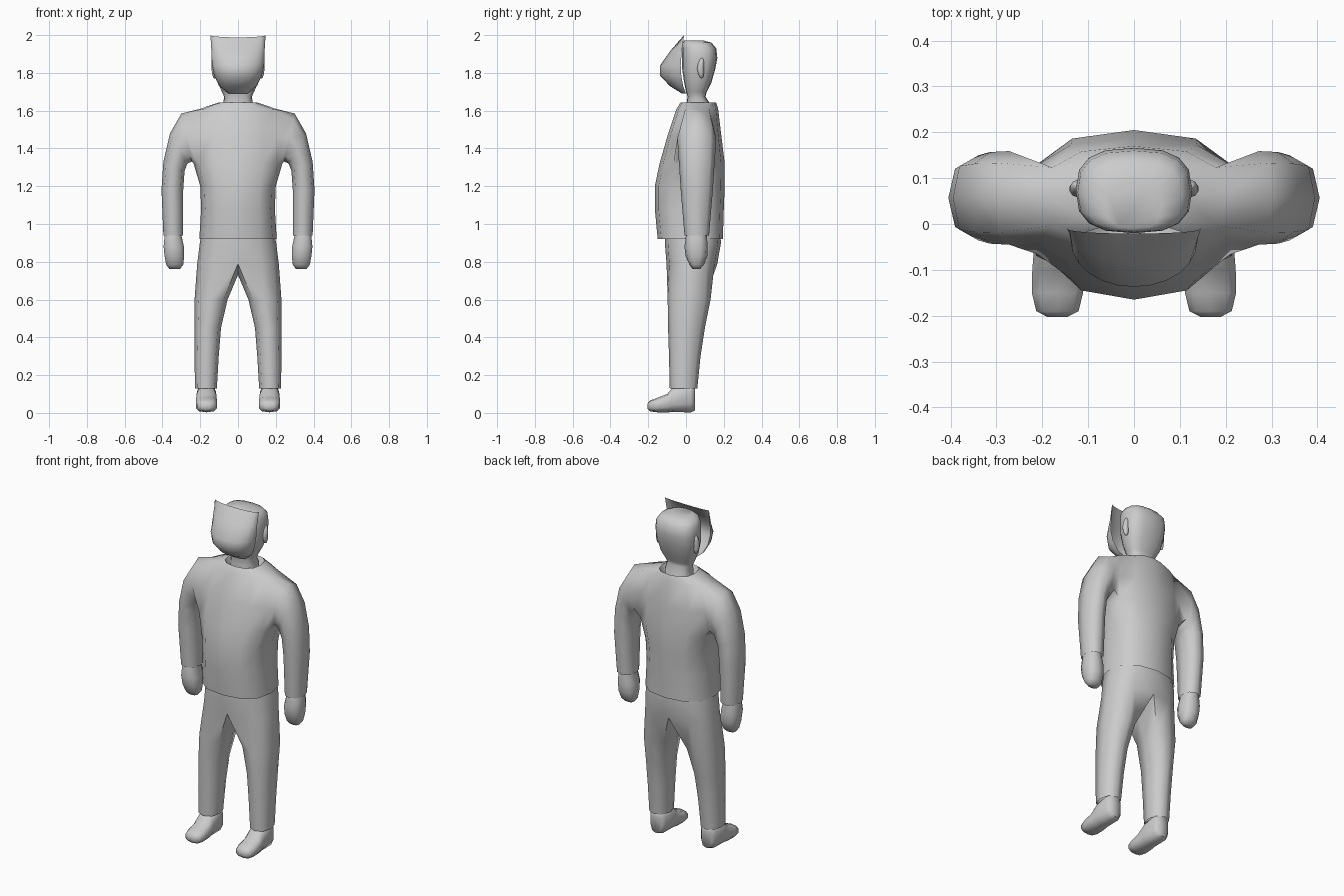
import bpy, bmesh, math
from mathutils import Vector

if "Cube" in bpy.data.objects:
    bpy.data.objects.remove(bpy.data.objects["Cube"])

grey = bpy.data.materials.new("light_grey")
grey.diffuse_color = (0.6, 0.6, 0.6, 1)
grey.use_nodes = True
grey.node_tree.nodes["Principled BSDF"].inputs["Base Color"].default_value = grey.diffuse_color


def finish(name, bm, solid=True):
    """Turn a bmesh into a smooth shaded object."""
    bmesh.ops.remove_doubles(bm, verts=bm.verts, dist=0.0005)
    if solid:
        bmesh.ops.recalc_face_normals(bm, faces=bm.faces)
    me = bpy.data.meshes.new(name)
    bm.to_mesh(me)
    bm.free()
    me.materials.append(grey)
    ob = bpy.data.objects.new(name, me)
    bpy.context.collection.objects.link(ob)
    bpy.ops.object.select_all(action='DESELECT')
    ob.select_set(True)
    bpy.context.view_layer.objects.active = ob
    bpy.ops.object.shade_smooth_by_angle(angle=math.radians(65))
    return ob


def spow(v, p):
    return math.copysign(abs(v) ** p, v)


def oval(z, w, yf, yb, n=12, cx=0, start=0, p=0.8):
    """Level rounded ring; the first point faces the front at start = 0."""
    pts = []
    for i in range(n):
        a = start + 2 * math.pi * i / n
        pts.append(Vector((cx + w * spow(math.sin(a), p),
                           (yf + yb) / 2 - (yb - yf) / 2 * spow(math.cos(a), p), z)))
    return pts


def add(bm, pts):
    return [bm.verts.new(p) for p in pts]


def bridge(bm, a, b, skip=()):
    n = len(a)
    for i in range(n):
        if i not in skip:
            bm.faces.new((a[i], a[(i + 1) % n], b[(i + 1) % n], b[i]))


def loft(bm, rings, caps=(False, False)):
    vs = [add(bm, r) for r in rings]
    for a, b in zip(vs, vs[1:]):
        bridge(bm, a, b)
    if caps[0]:
        bm.faces.new(vs[0][::-1])
    if caps[1]:
        bm.faces.new(vs[-1])
    return vs


# Shirt body, with arm holes left open between levels 3 and 5
bm = bmesh.new()
levels = [(0.92, .205, -.15, .195), (1.08, .195, -.165, .2), (1.2, .2, -.165, .205),
          (1.32, .235, -.14, .205), (1.46, .24, -.10, .188), (1.61, .2, -.05, .17),
          (1.642, .105, -.03, .16), (1.60, .078, -.01, .14)]
body = [add(bm, oval(*l)) for l in levels]
for i in range(len(body) - 1):
    bridge(bm, body[i], body[i + 1], (2, 3, 8, 9) if i in (3, 4) else ())

# Sleeves grown out of the arm holes: outer x, z, inner x, z, half depth
sleeve = [(.30, 1.585, .245, 1.33, .102), (.36, 1.48, .268, 1.32, .1),
          (.395, 1.33, .283, 1.28, .093), (.405, 1.18, .29, 1.18, .085),
          (.395, .94, .29, .94, .065)]
for s, k, d in ((1, 3, 1), (-1, 9, -1)):
    lo, mid, hi = body[3], body[4], body[5]
    prev = [lo[k], lo[k - d], mid[k - d], hi[k - d], hi[k], hi[k + d], mid[k + d], lo[k + d]]
    for ox, oz, ix, iz, depth in sleeve:
        ring = []
        for j in range(8):
            a = j * math.pi / 4
            t = (1 - spow(math.cos(a), .85)) / 2
            ring.append(bm.verts.new((s * (ix + (ox - ix) * t),
                                      .057 - depth * spow(math.sin(a), .85),
                                      iz + (oz - iz) * t)))
        bridge(bm, prev, ring)
        prev = ring
finish("shirt", bm)

# Trousers: hip rings that split into two legs at the crotch
bm = bmesh.new()
hips = loft(bm, [oval(.98, .185, -.11, .18), oval(.9, .202, -.112, .185),
                 oval(.79, .216, -.103, .166)])
last = hips[-1]
crotch = bm.verts.new((0, .03, .73))
legs = [(.6, .055, .23, -.097, .13), (.45, .09, .23, -.095, .1),
        (.3, .102, .23, -.09, .077), (.13, .112, .228, -.086, .06)]
for s in (1, -1):
    prev = [last[(s * i) % 12] for i in range(7)] + [crotch]
    for z, xi, xo, yf, yb in legs:
        pts = oval(z, (xo - xi) / 2, yf, yb, 8, (xi + xo) / 2, -math.pi / 4, .85)
        ring = add(bm, [(s * p.x, p.y, p.z) for p in pts])
        bridge(bm, prev, ring)
        prev = ring
finish("trousers", bm)

# Shoes and hands on both sides
shoe = [(-.203, .022, .02, .05), (-.19, .048, .008, .066), (-.15, .058, .003, .08),
        (-.10, .057, .003, .1), (-.065, .054, .004, .14), (.025, .052, .003, .16),
        (.047, .034, .012, .15)]
hand = [(.99, .336, .042, .01, .105), (.94, .344, .046, .0, .11),
        (.88, .34, .056, -.008, .115), (.83, .337, .054, -.002, .113),
        (.785, .335, .047, .018, .095), (.762, .335, .03, .035, .075)]
for s, side in ((1, "left"), (-1, "right")):
    bm = bmesh.new()
    rings = []
    for y, w, z0, z1 in shoe:
        rings.append([Vector((s * (p.x + .167), y, p.y))
                      for p in oval(0, w, z0, z1, 10, p=.75)])
    loft(bm, rings, (True, True))
    finish(side + "_shoe", bm)

    bm = bmesh.new()
    loft(bm, [[Vector((s * p.x, p.y, p.z)) for p in oval(z, w, yf, yb, 10, cx)]
              for z, cx, w, yf, yb in hand], (True, True))
    finish(side + "_hand", bm)

    # Ear
    bm = bmesh.new()
    bmesh.ops.create_uvsphere(bm, u_segments=10, v_segments=6, radius=1)
    for v in bm.verts:
        v.co = Vector((s * (.124 + .017 * v.co.x), .075 + .018 * v.co.y - .008 * v.co.z,
                       1.825 + .055 * v.co.z))
        v.co.y += .016 * max(0, (v.co.z - 1.82) / .055)
    finish(side + "_ear", bm)

# Neck and head
bm = bmesh.new()
head = [(1.55, .08, 0, .13), (1.64, .077, .003, .125), (1.675, .074, .008, .103),
        (1.7, .085, 0, .11), (1.75, .108, -.01, .135), (1.82, .123, -.02, .155),
        (1.88, .127, -.02, .166), (1.93, .123, -.02, .16), (1.96, .105, -.018, .135),
        (1.972, .06, -.01, .09)]
loft(bm, [oval(*h, n=16, p=.75) for h in head], (True, True))
finish("head", bm)

# Curved face shield with raised upper corners: z, half width, edge y, middle y
bm = bmesh.new()
shield = [(1.69, .05, .0, -.02), (1.73, .1, -.015, -.085), (1.785, .126, -.025, -.137),
          (1.84, .139, -.028, -.137), (1.92, .141, -.022, -.08), (2.0, .146, -.01, -.021)]
rows = []
for z, w, ye, ym in shield:
    row = []
    for i in range(13):
        a = math.pi * (i / 12 - .5)
        dip = .012 * math.cos(a) if z > 1.95 else 0
        row.append(bm.verts.new((w * math.sin(a), ye + (ym - ye) * math.cos(a) ** .9
                                 if 0 < i < 12 else ye, z - dip)))
    rows.append(row)
for a, b in zip(rows, rows[1:]):
    for i in range(12):
        bm.faces.new((a[i], a[i + 1], b[i + 1], b[i]))
finish("face_shield", bm, False)
